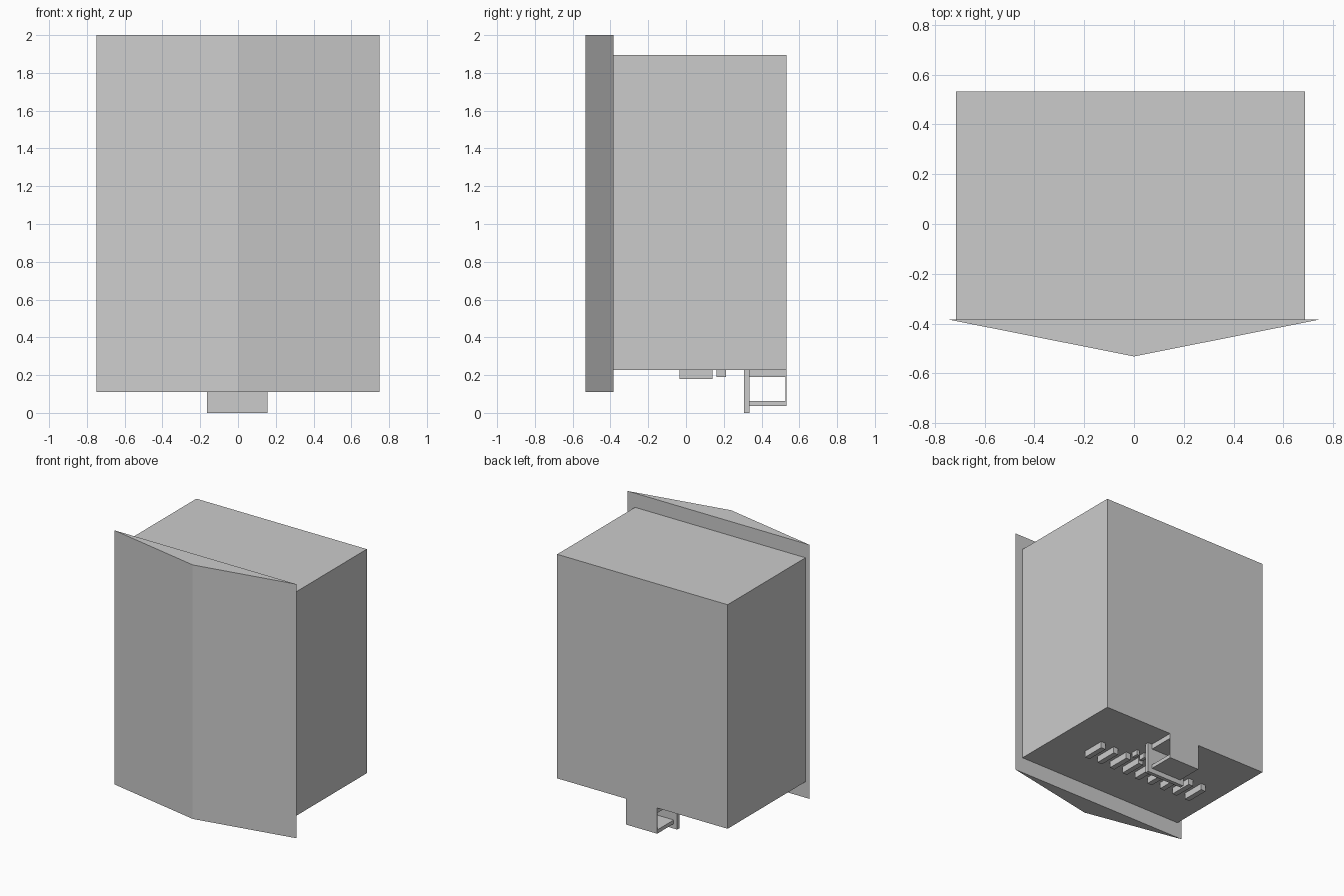
import bpy
import bmesh

default = bpy.data.objects.get("Cube")
if default:
    bpy.data.objects.remove(default, do_unlink=True)

GREY = (0.6, 0.6, 0.6, 1.0)
grey = bpy.data.materials.new("plain grey")
grey.use_nodes = True
grey.diffuse_color = GREY
grey.node_tree.nodes["Principled BSDF"].inputs["Base Color"].default_value = GREY


def prism(name, outline, z0, z1):
    """Extrude a flat xy outline from z0 up to z1."""
    bm = bmesh.new()
    base = bm.faces.new([bm.verts.new((x, y, z0)) for x, y in outline])
    top = bmesh.ops.extrude_face_region(bm, geom=[base])["geom"]
    verts = [v for v in top if isinstance(v, bmesh.types.BMVert)]
    bmesh.ops.translate(bm, verts=verts, vec=(0, 0, z1 - z0))
    bmesh.ops.recalc_face_normals(bm, faces=bm.faces)
    mesh = bpy.data.meshes.new(name)
    bm.to_mesh(mesh)
    bm.free()
    mesh.materials.append(grey)
    obj = bpy.data.objects.new(name, mesh)
    bpy.context.collection.objects.link(obj)
    return obj


def box(name, x0, x1, y0, y1, z0, z1):
    return prism(name, [(x0, y0), (x1, y0), (x1, y1), (x0, y1)], z0, z1)


BACK = 0.532
FLOOR = 0.228

# Main housing and the pointed front panel
box("housing", -0.715, 0.688, -0.385, BACK, FLOOR, 1.895)
prism("front_panel", [(-0.75, -0.383), (0, -0.532), (0.75, -0.383)], 0.11, 2.0)

# Bracket under the rear: wide flange, two shelves and a thin back cover
box("bracket_flange", -0.163, 0.155, 0.308, 0.337, 0, FLOOR)
box("bracket_upper_shelf", -0.135, 0.12, 0.337, BACK, 0.19, FLOOR)
box("bracket_lower_shelf", -0.135, 0.12, 0.337, BACK, 0.036, 0.064)
box("bracket_back_cover", -0.135, 0.12, BACK - 0.004, BACK, 0.036, FLOOR)

# Rows of plain raised ribs on the underside
for i in range(9):
    x = -0.51 + i * 0.113
    box(f"large_rib_{i + 1}", x - 0.02, x + 0.02, -0.035, 0.14, 0.18, FLOOR)
for i in range(7):
    x = -0.25 + i * 0.065
    box(f"small_rib_{i + 1}", x - 0.012, x + 0.012, 0.162, 0.213, 0.19, FLOOR)
